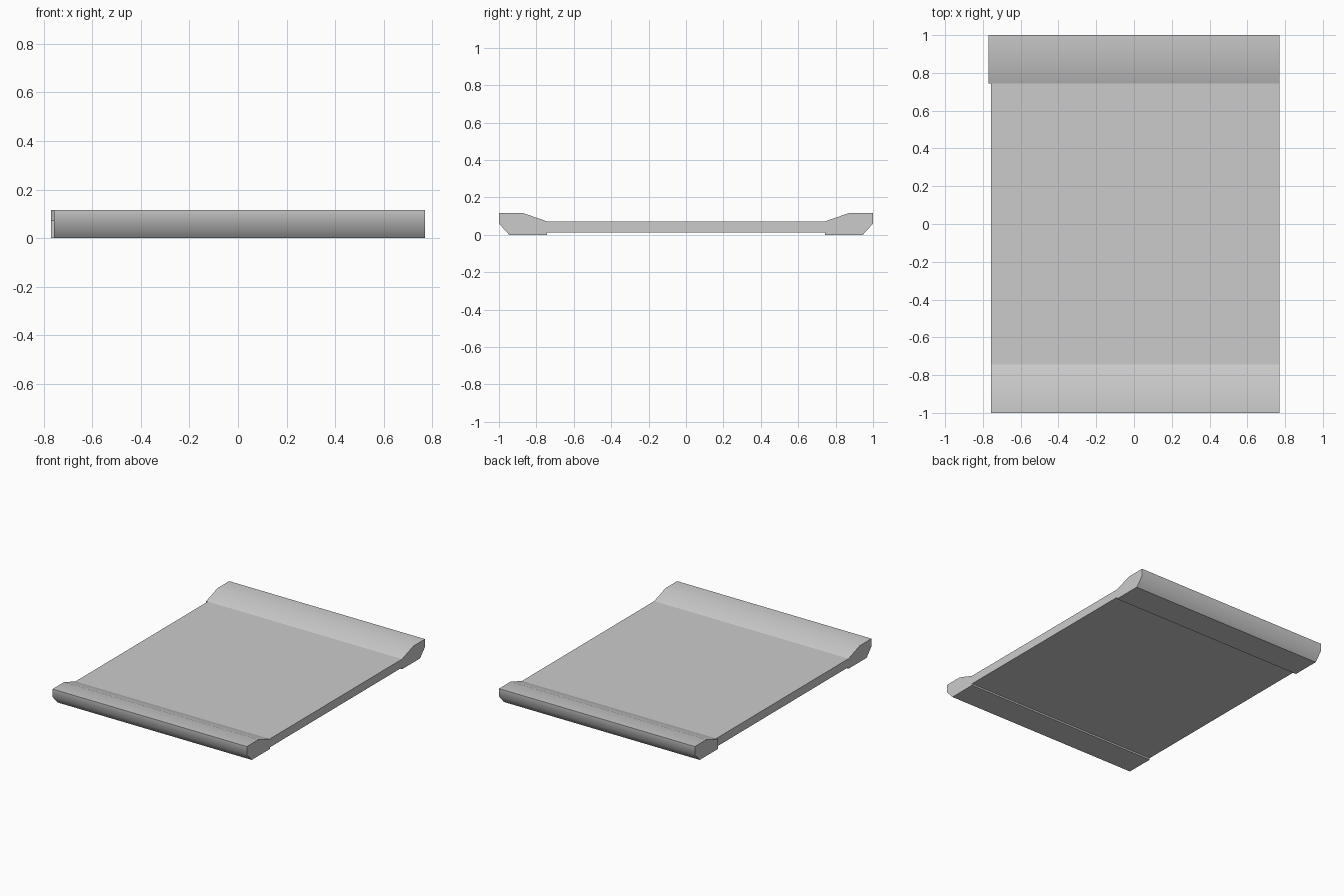
import bpy, bmesh, math

if "Cube" in bpy.data.objects:
    bpy.data.objects.remove(bpy.data.objects["Cube"])

grey = bpy.data.materials.new("light grey")
grey.diffuse_color = (0.6, 0.6, 0.6, 1)
grey.use_nodes = True
grey.node_tree.nodes["Principled BSDF"].inputs["Base Color"].default_value = grey.diffuse_color


def extrude_profile(name, profile, x0, x1):
    """Solid made by sweeping a (y, z) profile from x0 to x1."""
    bm = bmesh.new()
    face = bm.faces.new([bm.verts.new((x0, y, z)) for y, z in profile])
    ext = bmesh.ops.extrude_face_region(bm, geom=[face], use_keep_orig=True)
    moved = [v for v in ext["geom"] if isinstance(v, bmesh.types.BMVert)]
    bmesh.ops.translate(bm, verts=moved, vec=(x1 - x0, 0, 0))
    bmesh.ops.recalc_face_normals(bm, faces=bm.faces[:])
    mesh = bpy.data.meshes.new(name)
    bm.to_mesh(mesh)
    bm.free()
    mesh.materials.append(grey)
    obj = bpy.data.objects.new(name, mesh)
    bpy.context.collection.objects.link(obj)
    bpy.ops.object.select_all(action='DESELECT')
    obj.select_set(True)
    bpy.context.view_layer.objects.active = obj
    bpy.ops.object.shade_smooth_by_angle(angle=math.radians(45))
    return obj


# Raised end lip: flat top, inner ramp, chamfered outer foot
lip = [(0.743, 0.0), (0.945, 0.0), (1.0, 0.06),
       (1.0, 0.116), (0.87, 0.116), (0.743, 0.072)]
extrude_profile("back_lip", lip, -0.77, 0.77)
extrude_profile("front_lip", [(-y, z) for y, z in lip], -0.758, 0.77)

# Flat deck between the lips, slightly clear of the ground
deck = [(-0.743, 0.012), (0.743, 0.012), (0.743, 0.072), (-0.743, 0.072)]
extrude_profile("deck", deck, -0.758, 0.77)
